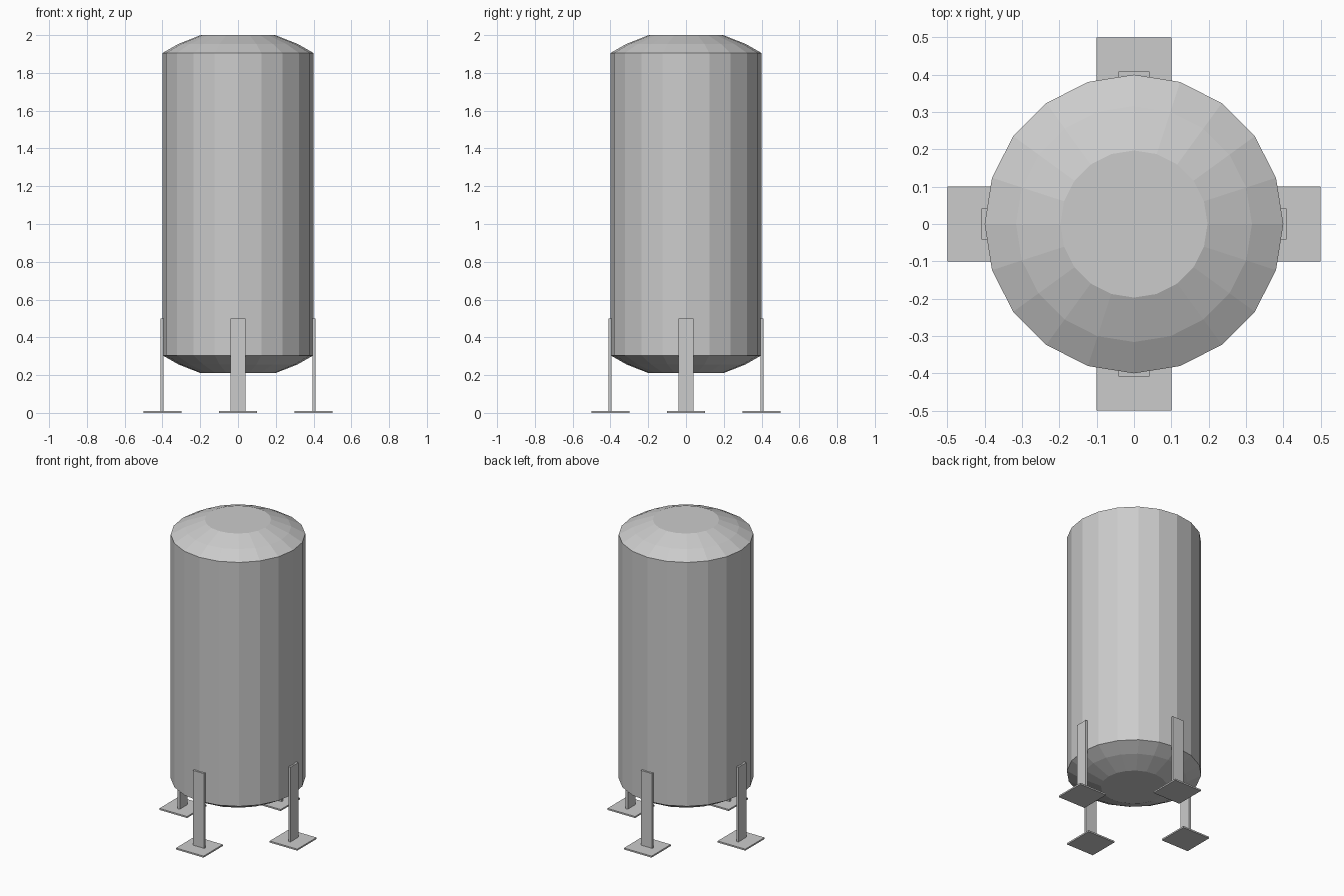
import bpy, bmesh
from math import cos, sin, pi
from mathutils import Matrix

SIDES = 20

cube = bpy.data.objects.get("Cube")
if cube:
    bpy.data.objects.remove(cube, do_unlink=True)

# One plain metal colour for everything
grey = bpy.data.materials.new("light_grey_metal")
grey.use_nodes = True
colour = (0.6, 0.6, 0.6, 1)
grey.diffuse_color = colour
grey.node_tree.nodes["Principled BSDF"].inputs["Base Color"].default_value = colour


def finish(name, bm):
    bmesh.ops.recalc_face_normals(bm, faces=bm.faces)
    mesh = bpy.data.meshes.new(name)
    bm.to_mesh(mesh)
    bm.free()
    mesh.materials.append(grey)
    obj = bpy.data.objects.new(name, mesh)
    bpy.context.collection.objects.link(obj)
    return obj


def box(name, low, high, angle):
    """Box between two corners, turned about the tank axis."""
    bm = bmesh.new()
    bmesh.ops.create_cube(bm, size=1)
    for v in bm.verts:
        v.co = [l + (c + 0.5) * (h - l) for l, h, c in zip(low, high, v.co)]
    bm.transform(Matrix.Rotation(angle, 4, "Z"))
    return finish(name, bm)


# Tank: faceted cylinder with shallow domed ends, as (radius, height)
profile = [(0.197, 0.21), (0.316, 0.257), (0.4, 0.305),
           (0.4, 1.905), (0.316, 1.953), (0.197, 2.0)]
bm = bmesh.new()
rings = [[bm.verts.new((r * cos(2 * pi * i / SIDES), r * sin(2 * pi * i / SIDES), z))
          for i in range(SIDES)] for r, z in profile]
for a, b in zip(rings, rings[1:]):
    for i in range(SIDES):
        j = (i + 1) % SIDES
        bm.faces.new((a[i], a[j], b[j], b[i]))
bm.faces.new(rings[0])
bm.faces.new(rings[-1])
finish("tank", bm)

# Four flat legs, each on a square foot plate
for k, side in enumerate(("left", "back", "right", "front")):
    angle = k * pi / 2
    box(side + "_leg", (0.394, -0.041, 0), (0.409, 0.041, 0.5), angle)
    box(side + "_foot_plate", (0.3, -0.1, 0), (0.5, 0.1, 0.01), angle)
